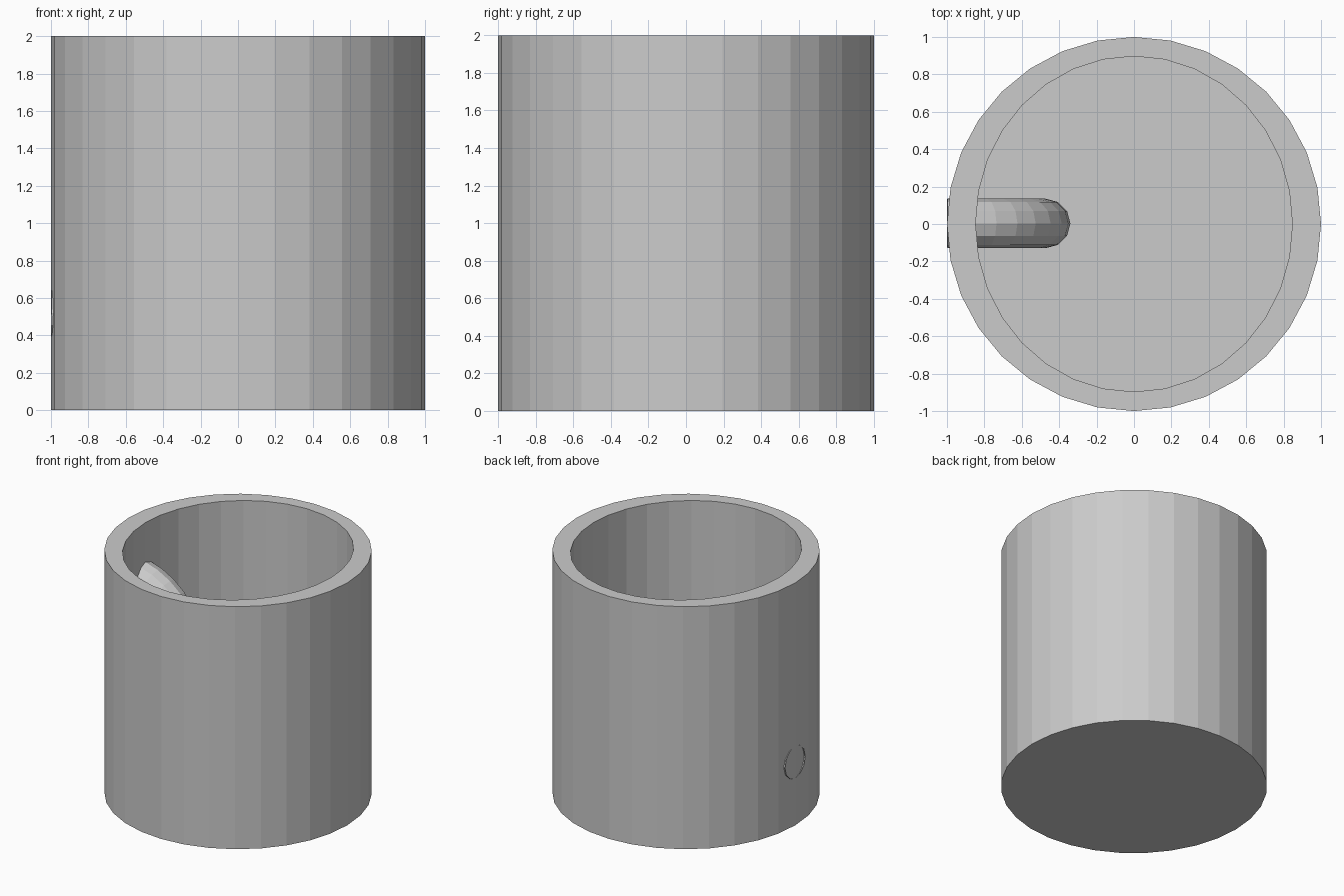
import bpy, bmesh
from math import sin, cos, pi, radians

if "Cube" in bpy.data.objects:
    bpy.data.objects.remove(bpy.data.objects["Cube"])

SIDES = 32


def make_object(name, bm):
    bmesh.ops.recalc_face_normals(bm, faces=bm.faces)
    mesh = bpy.data.meshes.new(name)
    bm.to_mesh(mesh)
    bm.free()
    obj = bpy.data.objects.new(name, mesh)
    bpy.context.collection.objects.link(obj)
    return obj


def ring(bm, rx, ry, z):
    return [bm.verts.new((rx * cos(2 * pi * i / SIDES), ry * sin(2 * pi * i / SIDES), z))
            for i in range(SIDES)]


def bridge(bm, a, b):
    n = len(a)
    for i in range(n):
        j = (i + 1) % n
        bm.faces.new((a[i], a[j], b[j], b[i]))


# Cup: round outside, slightly oval straight cavity
bm = bmesh.new()
rings = [ring(bm, *p) for p in ((1, 1, 0), (1, 1, 2), (0.847, 0.897, 2), (0.847, 0.897, 0.12))]
for a, b in zip(rings, rings[1:]):
    bridge(bm, a, b)
bm.faces.new(rings[0])
bm.faces.new(rings[-1])
make_object("cup", bm)

# Handle: open half ring pointing into the cup, tilted very slightly
STEPS, TUBE, MAJOR, MINOR = 16, 12, 0.52, 0.132
bm = bmesh.new()
loops = []
for s in range(STEPS + 1):
    t = -pi / 2 + pi * s / STEPS
    loop = []
    for k in range(TUBE):
        u = 2 * pi * k / TUBE
        r = MAJOR + MINOR * cos(u)
        loop.append(bm.verts.new((r * cos(t), MINOR * sin(u), r * sin(t))))
    loops.append(loop)
for a, b in zip(loops, loops[1:]):
    bridge(bm, a, b)
handle = make_object("handle", bm)
handle.location = (-0.992, 0.003, 1.04)
handle.rotation_euler = (0, radians(0.7), 0)
